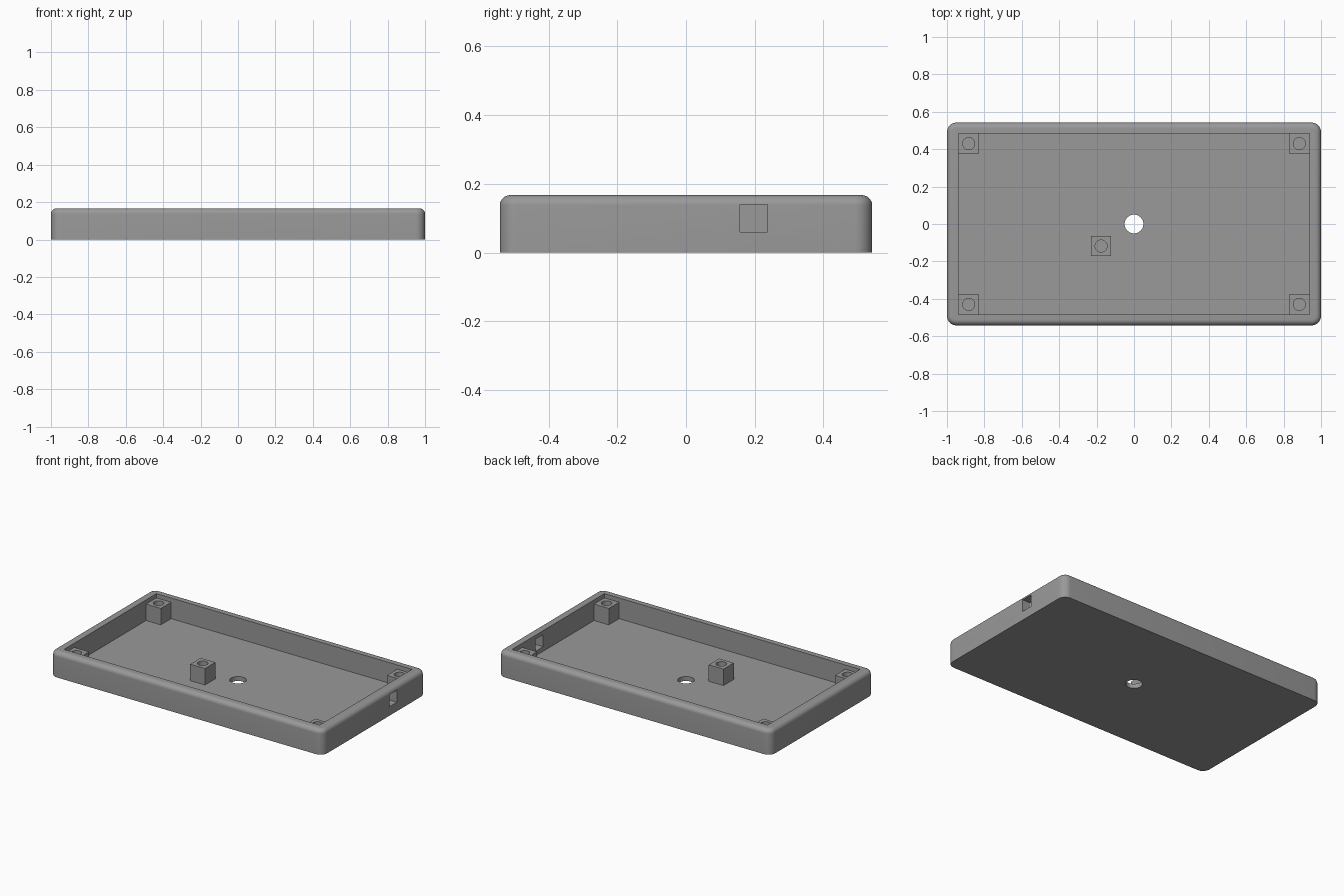
import bpy
import bmesh
import math

if "Cube" in bpy.data.objects:
    bpy.data.objects.remove(bpy.data.objects["Cube"])

HALF_X, HALF_Y, HEIGHT = 1.0, 0.542, 0.167   # outer shell
IN_X, IN_Y, FLOOR = 0.9375, 0.484, 0.03      # inner pocket
CORNER, FILLET = 0.05, 0.03                  # corner and rim rounding
POST, POST_TOP = 0.108, 0.139                # screw posts

grey = bpy.data.materials.new("grey_plastic")
grey.diffuse_color = (0.32, 0.32, 0.32, 1)
grey.use_nodes = True
grey.node_tree.nodes["Principled BSDF"].inputs["Base Color"].default_value = grey.diffuse_color


def finish(bm, name):
    bmesh.ops.recalc_face_normals(bm, faces=bm.faces)
    mesh = bpy.data.meshes.new(name)
    bm.to_mesh(mesh)
    bm.free()
    mesh.materials.append(grey)
    ob = bpy.data.objects.new(name, mesh)
    bpy.context.collection.objects.link(ob)
    return ob


def box(name, x0, x1, y0, y1, z0, z1):
    bm = bmesh.new()
    bmesh.ops.create_cube(bm, size=1)
    for v in bm.verts:
        v.co.x = x1 if v.co.x > 0 else x0
        v.co.y = y1 if v.co.y > 0 else y0
        v.co.z = z1 if v.co.z > 0 else z0
    return finish(bm, name)


def cylinder(name, x, y, z0, z1, radius):
    bm = bmesh.new()
    bmesh.ops.create_cone(bm, cap_ends=True, segments=48, radius1=radius,
                          radius2=radius, depth=z1 - z0)
    bmesh.ops.translate(bm, verts=bm.verts, vec=(x, y, (z0 + z1) / 2))
    return finish(bm, name)


def cut(ob, cutter):
    """Subtract the cutter for good and remove it."""
    mod = ob.modifiers.new("cut", 'BOOLEAN')
    mod.operation, mod.solver, mod.object = 'DIFFERENCE', 'EXACT', cutter
    bpy.context.view_layer.objects.active = ob
    bpy.ops.object.modifier_apply(modifier=mod.name)
    bpy.data.objects.remove(cutter)


def smooth(ob):
    ob.data.shade_smooth()
    ob.data.set_sharp_from_angle(angle=math.radians(30))


def rounded_loop(bm, inset, z, steps=8):
    """Rounded rectangle of vertices, pulled in by inset."""
    verts = []
    for q, (sx, sy) in enumerate([(1, 1), (-1, 1), (-1, -1), (1, -1)]):
        for i in range(steps + 1):
            a = math.pi / 2 * (q + i / steps)
            r = CORNER - inset
            verts.append(bm.verts.new((sx * (HALF_X - CORNER) + r * math.cos(a),
                                       sy * (HALF_Y - CORNER) + r * math.sin(a), z)))
    return verts


# Shell: straight wall, then a rounded upper edge
bm = bmesh.new()
loops = [rounded_loop(bm, 0, 0)]
for i in range(9):
    a = math.pi / 2 * i / 8
    loops.append(rounded_loop(bm, FILLET * (1 - math.cos(a)),
                              HEIGHT - FILLET + FILLET * math.sin(a)))
for low, high in zip(loops, loops[1:]):
    for i in range(len(low)):
        j = (i + 1) % len(low)
        bm.faces.new((low[i], low[j], high[j], high[i]))
bm.faces.new(loops[0])
bm.faces.new(loops[-1])
tray = finish(bm, "tray_shell")

# Pocket, hole in the floor, square port in the right wall
cut(tray, box("pocket_cutter", -IN_X, IN_X, -IN_Y, IN_Y, FLOOR, 0.3))
cut(tray, cylinder("floor_hole_cutter", 0, 0, -0.1, 0.1, 0.05))
cut(tray, box("port_cutter", 0.9, 1.1, 0.157, 0.237, 0.06, 0.14))
smooth(tray)

# Screw posts: one in each corner and one on the floor
h = POST / 2
spots = [(sx * (IN_X - h), sy * (IN_Y - h)) for sx in (-1, 1) for sy in (-1, 1)]
for n, (x, y) in enumerate(spots + [(-0.176, -0.118)]):
    name = "corner_post_%d" % (n + 1) if n < 4 else "floor_post"
    post = box(name, x - h, x + h, y - h, y + h, FLOOR - 0.01, POST_TOP)
    cut(post, cylinder("screw_hole_cutter", x, y, FLOOR, 0.3, 0.032))
    smooth(post)
